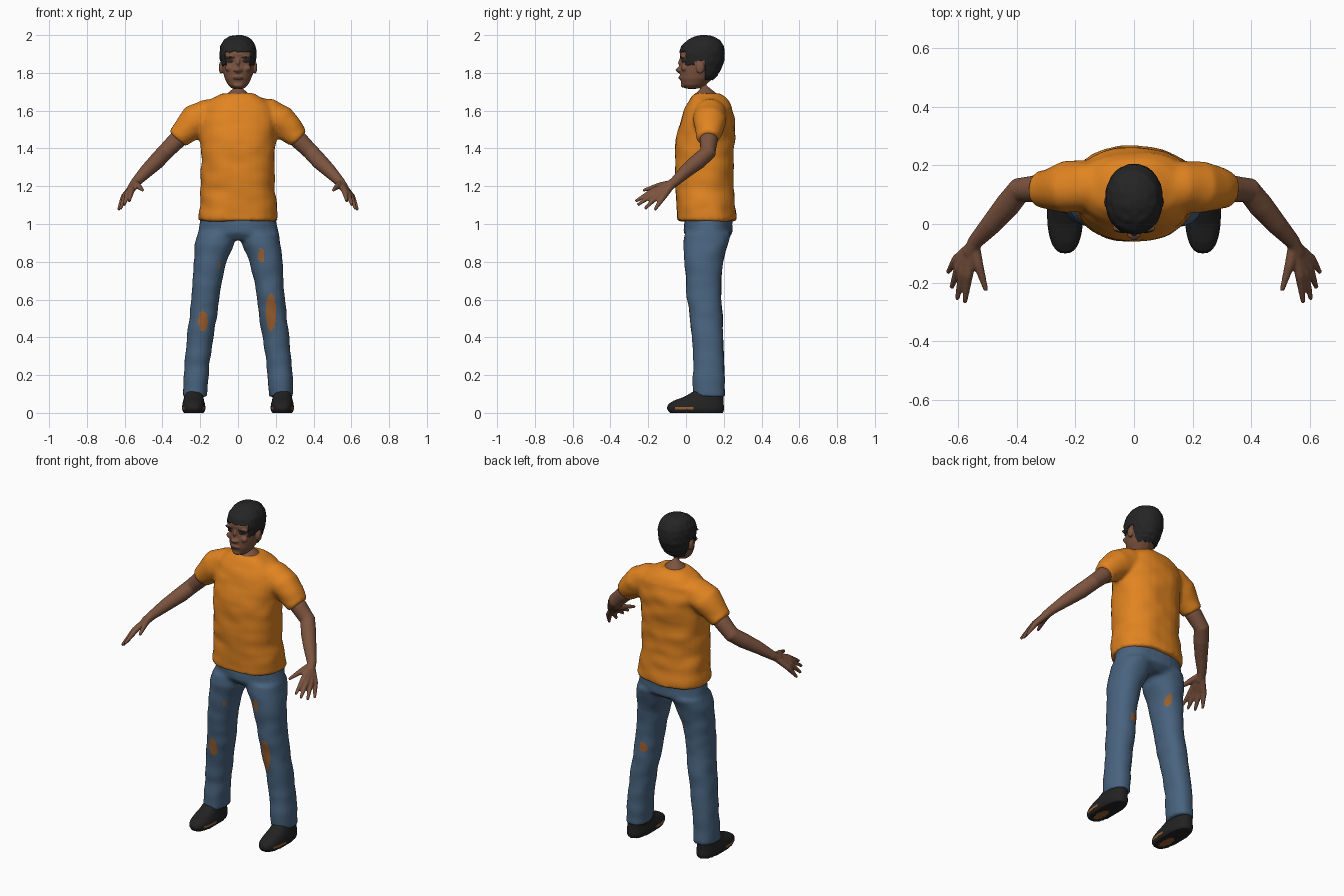
import bpy, bmesh
from math import cos, sin, pi, copysign
from mathutils import Vector, Matrix, noise

cube = bpy.data.objects.get("Cube")
if cube:
    bpy.data.objects.remove(cube)


def material(name, rgb):
    m = bpy.data.materials.new(name)
    m.use_nodes = True
    m.diffuse_color = (*rgb, 1)
    bsdf = m.node_tree.nodes["Principled BSDF"]
    bsdf.inputs["Base Color"].default_value = (*rgb, 1)
    bsdf.inputs["Roughness"].default_value = 0.8
    return m


SKIN = material("skin brown", (0.2, 0.088, 0.05))
ORANGE = material("shirt orange", (0.75, 0.23, 0.015))
DENIM = material("denim blue", (0.065, 0.125, 0.21))
TORN = material("torn patch", (0.32, 0.115, 0.03))
BLACK = material("hair black", (0.018, 0.018, 0.018))
LEATHER = material("shoe black", (0.016, 0.016, 0.016))
LIPS = material("lip brown", (0.11, 0.042, 0.03))
N = 28


def skin_rings(bm, rings):
    rows = [[bm.verts.new(p) for p in ring] for ring in rings]
    for a, b in zip(rows, rows[1:]):
        for i in range(N):
            j = (i + 1) % N
            bm.faces.new((a[i], a[j], b[j], b[i]))
    bm.faces.new(rows[0][::-1])
    bm.faces.new(rows[-1])


def stack(bm, levels, power=2.0):
    """Loft of level outlines, each (z, x0, x1, y0, y1)."""
    def bend(t):
        return copysign(abs(t) ** (2 / power), t)
    rings = []
    for z, x0, x1, y0, y1 in levels:
        rings.append([((x0 + x1) / 2 + (x1 - x0) / 2 * bend(cos(2 * pi * i / N)),
                       (y0 + y1) / 2 + (y1 - y0) / 2 * bend(sin(2 * pi * i / N)), z)
                      for i in range(N)])
    skin_rings(bm, rings)


def tube(bm, path, s=1):
    """Round tube along (x, y, z, radius) points, s = side."""
    pts = [Vector((s * x, y, z)) for x, y, z, r in path]
    rings = []
    for k, p in enumerate(pts):
        d = pts[min(k + 1, len(pts) - 1)] - pts[max(k - 1, 0)]
        q = d.to_track_quat('Z', 'Y')
        r = path[k][3]
        rings.append([p + q @ Vector((r * cos(2 * pi * i / N), r * sin(2 * pi * i / N), 0))
                      for i in range(N)])
    skin_rings(bm, rings)


def ball(bm, centre, size):
    m = Matrix.Translation(centre) @ Matrix.Diagonal((*size, 1))
    bmesh.ops.create_uvsphere(bm, u_segments=20, v_segments=12, radius=1, matrix=m)


def fuse(name, bm, mats, voxel, smooth=4, rule=None, folds=0.0):
    """Weld overlapping forms into one smooth surface, then colour its faces."""
    bmesh.ops.recalc_face_normals(bm, faces=bm.faces[:])
    mesh = bpy.data.meshes.new(name)
    bm.to_mesh(mesh)
    bm.free()
    ob = bpy.data.objects.new(name, mesh)
    bpy.context.collection.objects.link(ob)
    rm = ob.modifiers.new("weld", 'REMESH')
    rm.mode = 'VOXEL'
    rm.voxel_size = voxel
    sm = ob.modifiers.new("soften", 'SMOOTH')
    sm.iterations = smooth
    bpy.context.view_layer.update()
    dg = bpy.context.evaluated_depsgraph_get()
    ob.data = bpy.data.meshes.new_from_object(ob.evaluated_get(dg))
    ob.modifiers.clear()
    ob.data.name = name
    ob.data.materials.clear()
    for m in mats:
        ob.data.materials.append(m)
    if folds:
        normals = [v.normal.copy() for v in ob.data.vertices]
        for v, n in zip(ob.data.vertices, normals):
            v.co += n * folds * noise.noise(Vector((v.co.x * 9, v.co.y * 9, v.co.z * 14)))
    for f in ob.data.polygons:
        f.use_smooth = True
        f.material_index = rule(f.center, f.normal) if rule else 0
    return ob


def inside(a, b, ca, cb, ra, rb):
    return ((a - ca) / ra) ** 2 + ((b - cb) / rb) ** 2 < 1


# Shirt: torso and both sleeves
bm = bmesh.new()
torso = [(1.015, .21, -.05, .268), (1.1, .205, -.052, .262), (1.2, .196, -.057, .252),
         (1.35, .195, -.06, .252), (1.45, .202, -.055, .258), (1.55, .205, -.03, .258),
         (1.62, .19, 0, .245), (1.66, .145, .02, .222), (1.692, .085, .042, .182)]
stack(bm, [(z, -w, w, a, b) for z, w, a, b in torso], 2.35)
for s in (-1, 1):
    tube(bm, [(.09, .13, 1.59, .08), (.16, .13, 1.575, .088), (.23, .125, 1.543, .087),
              (.28, .12, 1.495, .073), (.322, .118, 1.45, .06)], s)
fuse("shirt", bm, [ORANGE], .011, 5, folds=.008)

# Jeans: pelvis and two legs, with torn patches
bm = bmesh.new()
stack(bm, [(.915, -.19, .19, .02, .2), (.95, -.212, .212, -.012, .245),
           (1.06, -.195, .195, -.008, .245)], 2.3)
leg = [(.085, .165, .292, .035, .207), (.25, .152, .286, .04, .202), (.4, .13, .27, .032, .197),
       (.5, .112, .258, .02, .195), (.6, .1, .248, .006, .187), (.7, .085, .24, 0, .187),
       (.8, .06, .236, -.01, .197), (.88, .025, .23, -.012, .217), (.95, .005, .215, -.01, .24)]
for s in (-1, 1):
    stack(bm, [(z, *sorted((s * a, s * b)), c, d) for z, a, b, c, d in leg], 2.2)
front_rips = [(.175, .53, .027, .1), (-.185, .485, .026, .055),
              (.125, .835, .018, .035), (-.1, .78, .008, .016)]
back_rips = [(.16, .57, .025, .03), (-.1, .78, .016, .035)]


def jeans_rule(c, n):
    rips = front_rips if n.y < 0 else back_rips
    return int(any(inside(c.x, c.z, *r) for r in rips))


fuse("jeans", bm, [DENIM, TORN], .011, 4, jeans_rule, folds=.005)

# Shoes
def shoe_rule(c, n):
    under = n.z < -.7 and inside(abs(c.x), c.y, .235, .0, .025, .06)
    welt = .018 < c.z < .032 and -.06 < c.y < .04
    return int(under or welt)


for s, side in ((-1, "right"), (1, "left")):
    bm = bmesh.new()
    shoe = [(0, .178, .29, -.088, .197), (.022, .172, .297, -.102, .203),
            (.045, .174, .295, -.097, .2), (.065, .18, .29, -.065, .2),
            (.085, .183, .285, -.01, .2), (.12, .188, .278, .05, .195)]
    stack(bm, [(z, *sorted((s * a, s * b)), c, d) for z, a, b, c, d in shoe], 2.5)
    fuse(side + "_shoe", bm, [LEATHER, TORN], .007, 3, shoe_rule)

    # Arm with palm, four fingers and thumb
    bm = bmesh.new()
    tube(bm, [(.25, .12, 1.515, .046), (.33, .12, 1.437, .047), (.39, .115, 1.377, .043),
              (.43, .065, 1.333, .043), (.485, 0, 1.28, .036), (.54, -.06, 1.223, .026),
              (.56, -.1, 1.195, .024)], s)
    wrist = (.545, -.07, 1.215, .02)
    fingers = [((.565, -.175, 1.175), (.576, -.268, 1.12)), ((.582, -.168, 1.163), (.603, -.257, 1.1)),
               ((.597, -.15, 1.15), (.622, -.218, 1.08)), ((.605, -.122, 1.142), (.634, -.165, 1.075)),
               ((.53, -.14, 1.203), (.503, -.228, 1.178))]
    for knuckle, tip in fingers:
        mid = [k + (t - k) * .6 for k, t in zip(knuckle, tip)]
        tube(bm, [wrist, (*knuckle, .017), (*mid, .0115), (*tip, .008)], s)
    fuse(side + "_arm", bm, [SKIN], .0055, 4)

# Head: skull, neck, nose, brow, lips, chin and ears
bm = bmesh.new()
skull = [(1.716, .03, 0, .06), (1.735, .052, -.022, .1), (1.77, .07, -.031, .14),
         (1.81, .081, -.032, .175), (1.86, .089, -.027, .196), (1.9, .093, -.034, .2),
         (1.94, .088, -.02, .195), (1.97, .072, .012, .175), (1.988, .045, .05, .14),
         (1.994, .015, .08, .11)]
stack(bm, [(z, -w, w, a, b) for z, w, a, b in skull], 2.1)
tube(bm, [(0, .115, 1.6, .078), (0, .1, 1.68, .07), (0, .1, 1.79, .066)])
tube(bm, [(0, -.02, 1.885, .009), (0, -.034, 1.85, .01), (0, -.043, 1.818, .015), (0, -.03, 1.805, .012)])
ball(bm, (0, -.024, 1.774), (.03, .017, .012))
ball(bm, (0, -.012, 1.735), (.027, .016, .014))
for s in (-1, 1):
    ball(bm, (s * .014, -.035, 1.814), (.011, .012, .008))
    ball(bm, (s * .04, -.014, 1.881), (.034, .018, .009))
    ball(bm, (s * .045, -.01, 1.825), (.024, .015, .018))
    ball(bm, (s * .09, .075, 1.828), (.012, .022, .033))


def face_rule(c, n):
    x, z = abs(c.x), c.z
    if c.y > .01 or n.y > -.1:
        return 0
    if inside(x, z, .041, 1.86, .018, .007) or inside(x, z, .043, 1.882, .026, .006):
        return 1
    return 2 if inside(x, z, 0, 1.773, .028, .009) else 0


head = fuse("head", bm, [SKIN, BLACK, LIPS], .0045, 4, face_rule)


# Hair: shell lifted off the scalp, leaving face and ears free
def is_hair(c):
    edge = .008 * noise.noise(c * 60)
    if c.y < .002:
        line = 1.912
    elif c.y < .045:
        line = 1.842
    elif c.y < .1:
        line = 1.864
    else:
        line = 1.768
    return c.z > line + edge


bm = bmesh.new()
bm.from_mesh(head.data)
bmesh.ops.delete(bm, geom=[f for f in bm.faces if not is_hair(f.calc_center_median())], context='FACES')
bm.normal_update()
for v, n in [(v, v.normal.copy()) for v in bm.verts]:
    v.co += n * (.006 + .002 * noise.noise(v.co * 40))
for f in bm.faces:
    f.material_index = 0
mesh = bpy.data.meshes.new("hair")
bm.to_mesh(mesh)
bm.free()
mesh.materials.append(BLACK)
hair = bpy.data.objects.new("hair", mesh)
bpy.context.collection.objects.link(hair)
shell = hair.modifiers.new("thickness", 'SOLIDIFY')
shell.thickness = .009
shell.offset = -1
